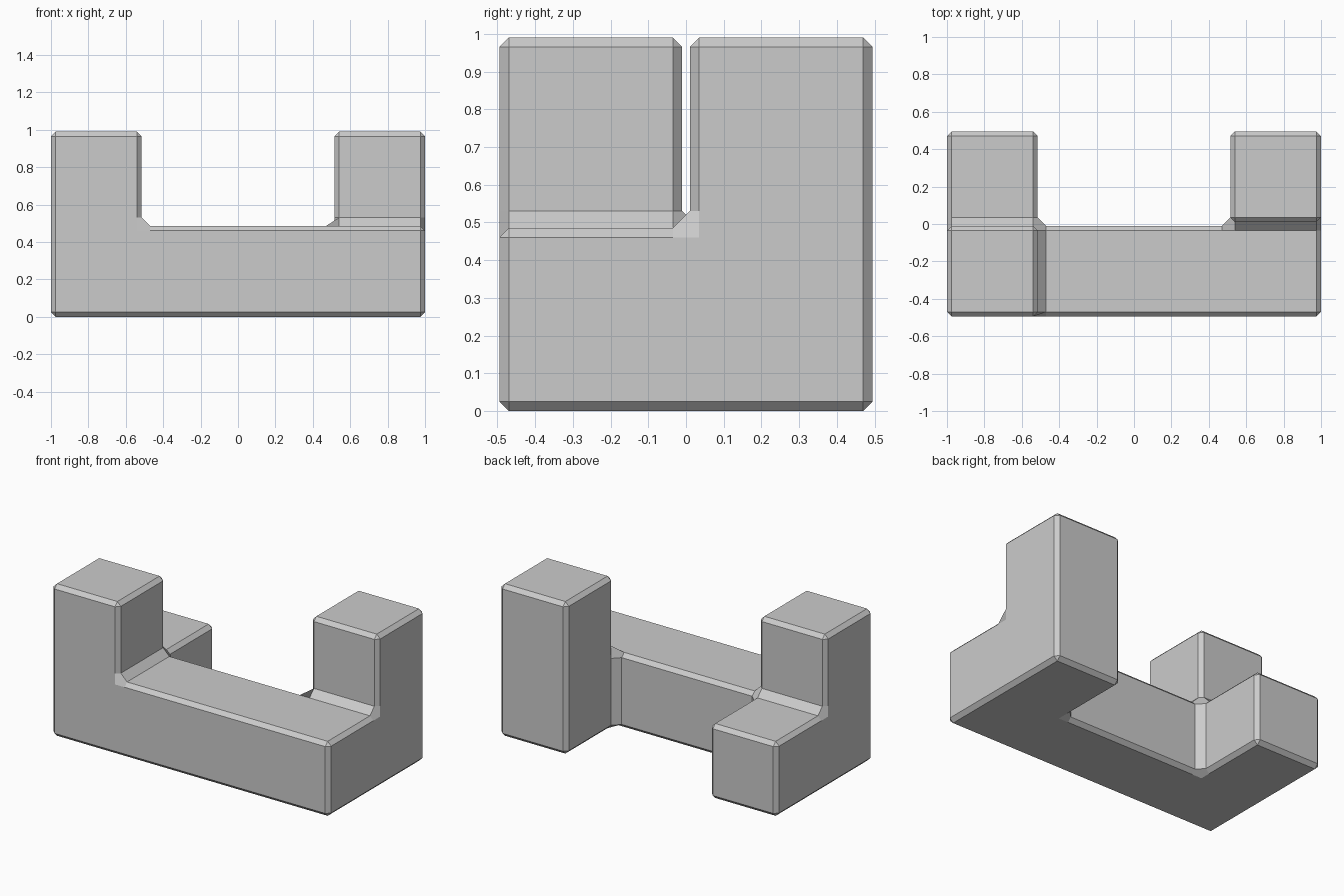
import bpy
import bmesh
from mathutils import Vector

UNIT, GAP, BEVEL = 0.505, 0.01, 0.025   # cell pitch, clearance, chamfer

if "Cube" in bpy.data.objects:
    bpy.data.objects.remove(bpy.data.objects["Cube"], do_unlink=True)

grey = bpy.data.materials.new("plain grey")
grey.use_nodes = True
colour = (0.6, 0.6, 0.6, 1)
grey.diffuse_color = colour
grey.node_tree.nodes["Principled BSDF"].inputs["Base Color"].default_value = colour


def along(axis, amount):
    v = Vector((0, 0, 0))
    v[axis] = amount
    return v


def chamfered_cells(name, cells, origin):
    """Solid made of joined cubes, chamfered on outer and inner edges."""
    bm = bmesh.new()
    borders = {}
    reach = UNIT / 2 - GAP
    for cell in cells:
        centre = (Vector(cell) + Vector((0.5, 0.5, 0.5))) * UNIT + origin
        for axis in range(3):
            t, w = (axis + 1) % 3, (axis + 2) % 3
            for side in (-1, 1):
                normal = along(axis, side)
                if tuple(int(c) for c in Vector(cell) + normal) in cells:
                    continue
                # Exposed face, inset by the chamfer
                corner = {}
                for a in (-1, 1):
                    for b in (-1, 1):
                        offset = along(t, a) + along(w, b)
                        corner[a, b] = bm.verts.new(
                            centre + normal * reach + offset * (reach - BEVEL))
                bm.faces.new([corner[-1, -1], corner[1, -1], corner[1, 1], corner[-1, 1]])
                # Remember its four sides by the grid edge they lie on
                mid = Vector(cell) * 2 + normal
                for s in (-1, 1):
                    for d, pair in ((t, (corner[s, -1], corner[s, 1])),
                                    (w, (corner[-1, s], corner[1, s]))):
                        key = tuple(int(c) for c in mid + along(d, s))
                        borders.setdefault(key, []).append(pair)

    # Strips joining neighbouring faces: chamfers, fillets and flat joints
    for (a0, a1), (b0, b1) in borders.values():
        bm.faces.new([a0, a1, b1, b0])
    # Corner patches
    bmesh.ops.holes_fill(bm, edges=[e for e in bm.edges if e.is_boundary], sides=0)
    bmesh.ops.recalc_face_normals(bm, faces=bm.faces)
    bmesh.ops.dissolve_limit(bm, angle_limit=0.01, verts=bm.verts, edges=bm.edges)

    mesh = bpy.data.meshes.new(name)
    bm.to_mesh(mesh)
    bm.free()
    mesh.materials.append(grey)
    obj = bpy.data.objects.new(name, mesh)
    bpy.context.collection.objects.link(obj)
    return obj


# Long front bar, front tower on the right, low block and tall tower behind
bar = {(x, 0, 0) for x in range(4)}
front_tower = {(0, 0, 1)}
rear_block = {(0, 1, 0)}
rear_tower = {(3, 1, 0), (3, 1, 1)}
chamfered_cells("puzzle_piece", bar | front_tower | rear_block | rear_tower,
                Vector((-2 * UNIT, -UNIT, -GAP)))
